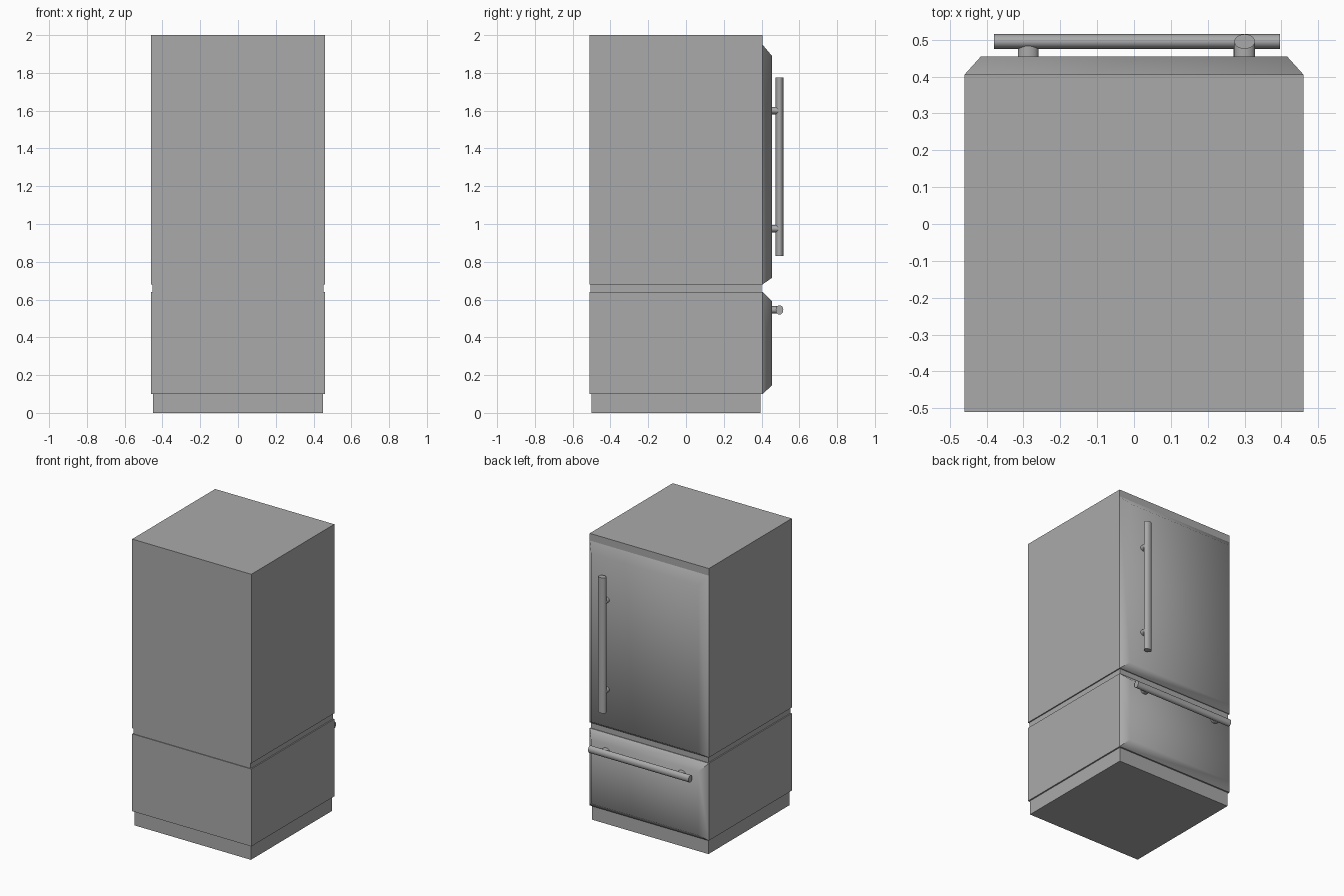
import bpy
from math import radians
from mathutils import Vector

cube = bpy.data.objects.get("Cube")
if cube:
    bpy.data.objects.remove(cube, do_unlink=True)

GREY = 0.4
steel = bpy.data.materials.new("brushed grey")
steel.use_nodes = True
steel.diffuse_color = (GREY, GREY, GREY, 1)
steel.node_tree.nodes["Principled BSDF"].inputs["Base Color"].default_value = (GREY, GREY, GREY, 1)


def box(name, half_x, y0, y1, z0, z1):
    bpy.ops.mesh.primitive_cube_add(size=1, location=(0, (y0 + y1) / 2, (z0 + z1) / 2))
    obj = bpy.context.object
    obj.name = name
    obj.scale = (2 * half_x, y1 - y0, z1 - z0)
    bpy.ops.object.transform_apply(location=False, rotation=False, scale=True)
    obj.data.materials.append(steel)
    return obj


def door(name, z0, z1, front_z0, front_z1):
    # Slab whose outer face is drawn in to make a sloped, softly shaded rim
    obj = box(name, 0.46, 0.405, 0.455, z0, z1)
    middle = obj.location.z
    for v in obj.data.vertices:
        if v.co.y > 0:
            v.co.x *= 0.415 / 0.46
            v.co.z = (front_z1 if v.co.z > 0 else front_z0) - middle
    bpy.ops.object.shade_smooth_by_angle(angle=radians(60))


def rod(name, start, end, rx, ry):
    # Slightly oval bar between two points
    start, end = Vector(start), Vector(end)
    axis = end - start
    bpy.ops.mesh.primitive_cylinder_add(vertices=24, radius=1, depth=axis.length,
                                        location=(start + end) / 2)
    obj = bpy.context.object
    obj.name = name
    obj.scale = (rx, ry, 1)
    bpy.ops.object.transform_apply(location=False, rotation=False, scale=True)
    if abs(axis.x) > 0:
        obj.rotation_euler = (0, radians(90), 0)
    elif abs(axis.y) > 0:
        obj.rotation_euler = (radians(90), 0, 0)
    obj.data.materials.append(steel)
    bpy.ops.object.shade_smooth_by_angle(angle=radians(40))


# Cabinet: plinth, freezer, recessed seam, fridge
box("plinth", 0.45, -0.50, 0.395, 0, 0.10)
box("freezer_cabinet", 0.46, -0.51, 0.405, 0.10, 0.64)
box("seam", 0.452, -0.505, 0.40, 0.64, 0.68)
box("fridge_cabinet", 0.46, -0.51, 0.405, 0.68, 2.0)

# Door fronts
door("freezer_drawer", 0.10, 0.64, 0.145, 0.59)
door("fridge_door", 0.68, 1.95, 0.715, 1.89)

# Upright handle and its posts
rod("fridge_handle", (0.30, 0.495, 0.83), (0.30, 0.495, 1.775), 0.028, 0.02)
for label, z in (("lower", 0.975), ("upper", 1.6)):
    rod(label + "_fridge_handle_post", (0.30, 0.45, z), (0.30, 0.49, z), 0.028, 0.02)

# Drawer handle and its posts
rod("drawer_handle", (-0.38, 0.495, 0.545), (0.396, 0.495, 0.545), 0.025, 0.02)
for label, x in (("right", -0.287), ("left", 0.298)):
    rod(label + "_drawer_handle_post", (x, 0.45, 0.545), (x, 0.49, 0.545), 0.028, 0.02)
